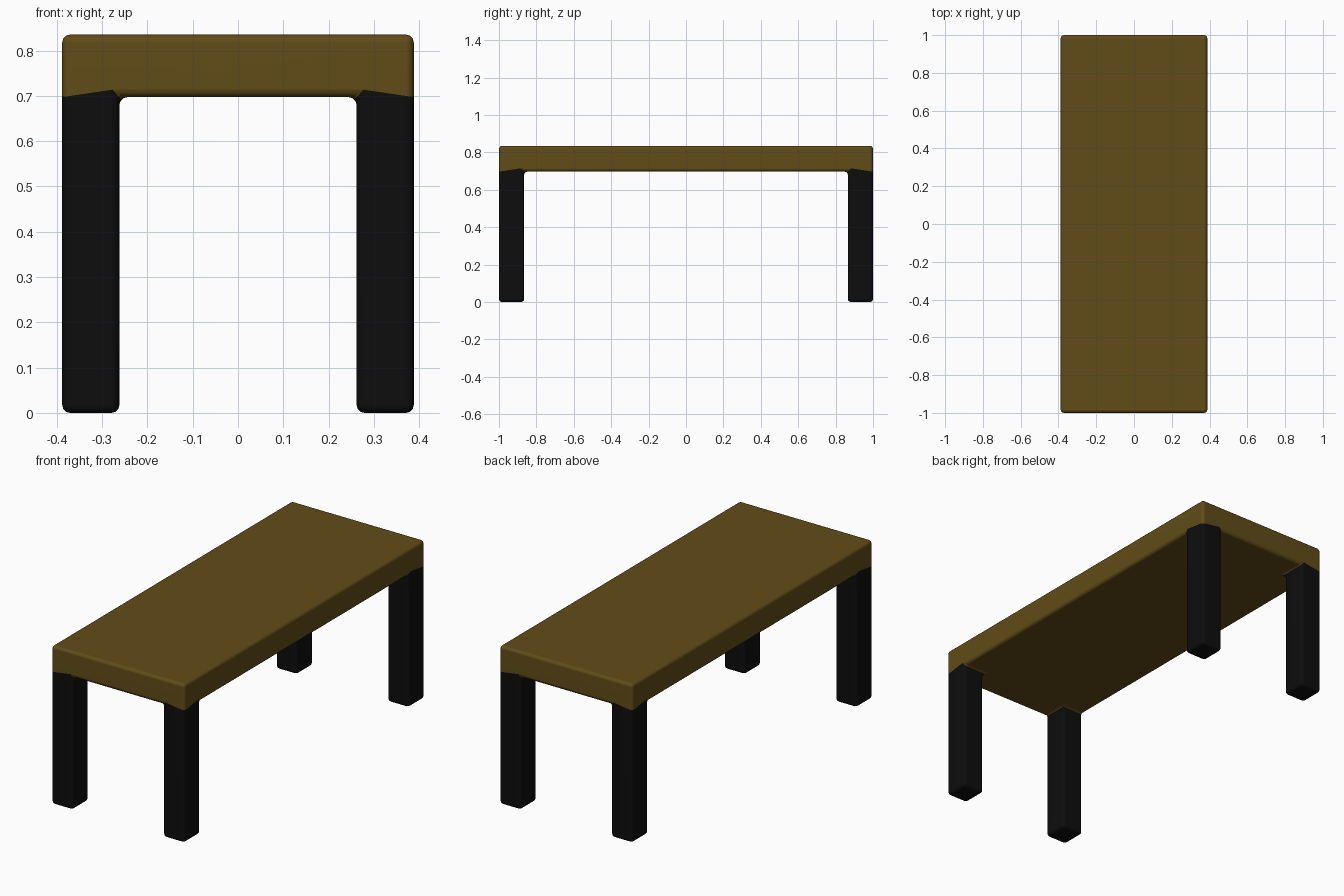
import bpy, bmesh
from mathutils import Vector

if "Cube" in bpy.data.objects:
    bpy.data.objects.remove(bpy.data.objects["Cube"])

HX, HY = 0.388, 1.0          # outer half sizes
LX, LY = 0.262, 0.865        # inner faces of the legs
Z0, Z1 = 0.697, 0.835        # slab bottom and top
CORNERS = [(sx, sy) for sx in (-1, 1) for sy in (-1, 1)]


def material(name, rgb):
    m = bpy.data.materials.new(name)
    m.diffuse_color = (*rgb, 1)
    m.use_nodes = True
    m.node_tree.nodes["Principled BSDF"].inputs["Base Color"].default_value = m.diffuse_color
    return m


def cut_planes(sx, sy):
    """Planes (point, outward normal) bounding one dark leg region."""
    return [
        (Vector((sx * HX, sy * HY, Z0)), Vector((sx * 0.15, sy * 0.15, 1))),
        (Vector((sx * LX, sy * LY, Z0)), Vector((-sx, 0, 0.9))),
        (Vector((sx * LX, sy * LY, Z0)), Vector((0, -sy, 0.9))),
    ]


def in_leg(p, sx, sy):
    if p.x * sx < 0 or p.y * sy < 0:
        return False
    return all((p - co).dot(no) < 1e-5 for co, no in cut_planes(sx, sy))


# Whole table body: slab with corner cells extruded down, then rounded
bm = bmesh.new()
xs, ys = (-HX, -LX, LX, HX), (-HY, -LY, LY, HY)
grid = [[bm.verts.new((x, y, Z0)) for y in ys] for x in xs]
cells = {}
for i in range(3):
    for j in range(3):
        cells[i, j] = bm.faces.new((grid[i][j], grid[i][j + 1],
                                    grid[i + 1][j + 1], grid[i + 1][j]))


def extrude(faces, dz, keep):
    r = bmesh.ops.extrude_face_region(bm, geom=faces, use_keep_orig=keep)
    verts = [g for g in r['geom'] if isinstance(g, bmesh.types.BMVert)]
    bmesh.ops.translate(bm, vec=(0, 0, dz), verts=verts)


extrude(list(cells.values()), Z1 - Z0, True)
for i in (0, 2):
    for j in (0, 2):
        face = cells[i, j]
        extrude([face], -Z0, False)
        if face.is_valid:
            bm.faces.remove(face)
bmesh.ops.recalc_face_normals(bm, faces=bm.faces)
bmesh.ops.dissolve_limit(bm, angle_limit=0.02, verts=bm.verts, edges=bm.edges)
sharp = [e for e in bm.edges if e.calc_face_angle(0) > 0.5]
bmesh.ops.bevel(bm, geom=sharp, offset=0.017, segments=3, profile=0.5,
                affect='EDGES', clamp_overlap=True)
bmesh.ops.triangulate(bm, faces=bm.faces)

# Sloping seams between legs and top, cut only around each corner
for sx, sy in CORNERS:
    for co, no in cut_planes(sx, sy):
        faces = [f for f in bm.faces if any(
            v.co.x * sx > 0 or v.co.y * sy > 0 for v in f.verts)]
        geom = list({v for f in faces for v in f.verts}) + \
            list({e for f in faces for e in f.edges}) + faces
        bmesh.ops.bisect_plane(bm, geom=geom, dist=1e-6,
                               plane_co=co, plane_no=no.normalized())


def part(name, mat, test):
    b = bm.copy()
    drop = [f for f in b.faces if not test(f.calc_center_median())]
    bmesh.ops.delete(b, geom=drop, context='FACES')
    bmesh.ops.dissolve_limit(b, angle_limit=0.005, verts=b.verts, edges=b.edges)
    me = bpy.data.meshes.new(name)
    b.to_mesh(me)
    b.free()
    me.materials.append(mat)
    ob = bpy.data.objects.new(name, me)
    bpy.context.collection.objects.link(ob)
    bpy.ops.object.select_all(action='DESELECT')
    ob.select_set(True)
    bpy.context.view_layer.objects.active = ob
    bpy.ops.object.shade_smooth_by_angle(angle=0.7)
    wn = ob.modifiers.new("flat_shading", 'WEIGHTED_NORMAL')
    wn.keep_sharp = True


# Wooden top and four dark legs
wood = material("wood", (0.12, 0.072, 0.009))
black = material("black", (0.004, 0.004, 0.004))
part("table_top", wood, lambda p: not any(in_leg(p, *c) for c in CORNERS))
for sx, sy in CORNERS:
    name = ("front" if sy < 0 else "back") + ("_left" if sx < 0 else "_right") + "_leg"
    part(name, black, lambda p: in_leg(p, sx, sy))
bm.free()
